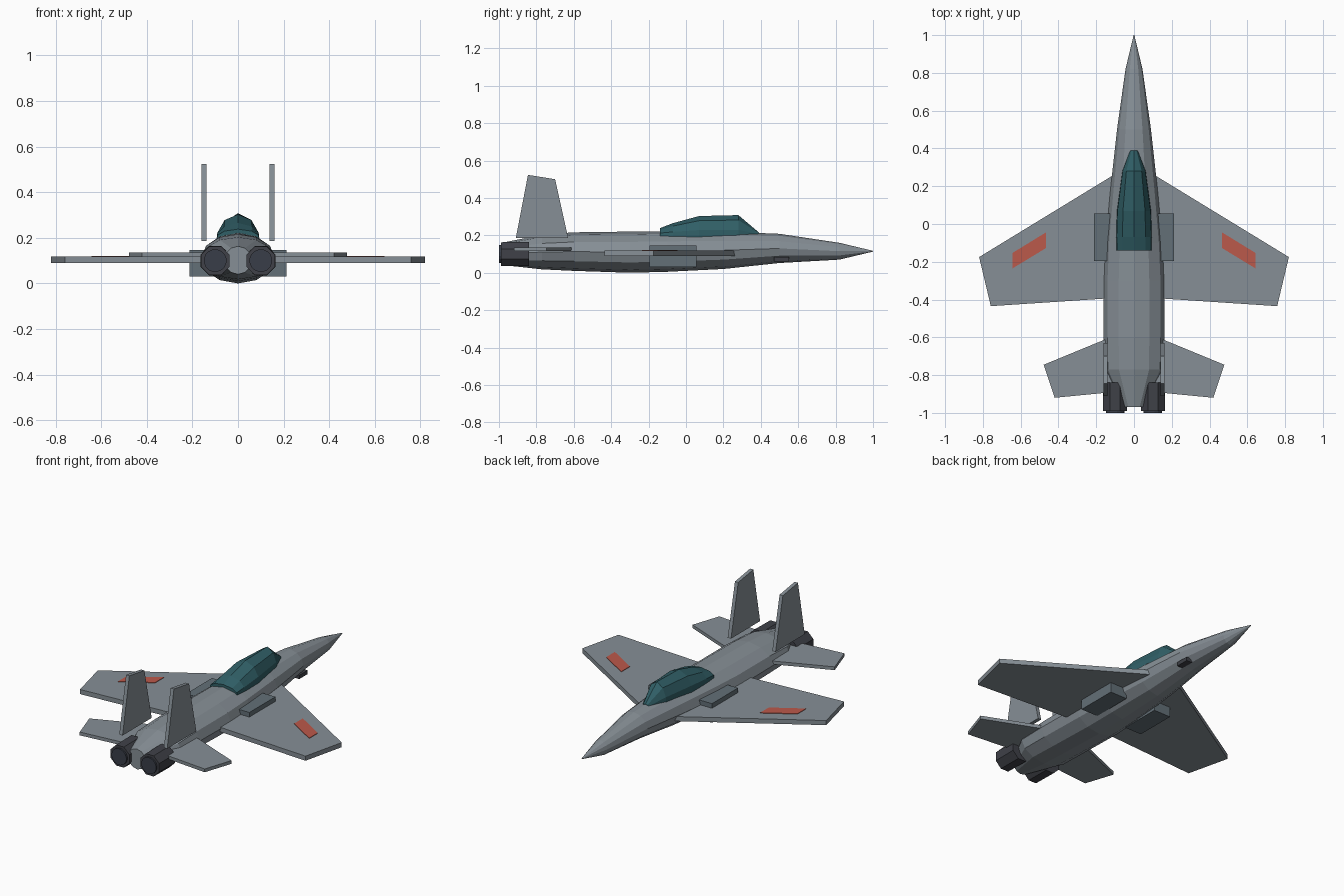
import bpy, bmesh, math
from mathutils import Matrix

cube = bpy.data.objects.get("Cube")
if cube:
    bpy.data.objects.remove(cube, do_unlink=True)


def material(name, r, g, b):
    m = bpy.data.materials.new(name)
    m.use_nodes = True
    m.diffuse_color = (r, g, b, 1)
    m.node_tree.nodes["Principled BSDF"].inputs["Base Color"].default_value = (r, g, b, 1)
    return m


GREY = material("hull grey", 0.24, 0.275, 0.305)
SLATE = material("intake slate", 0.125, 0.16, 0.185)
TEAL = material("canopy teal", 0.03, 0.115, 0.135)
DARK = material("nozzle charcoal", 0.05, 0.053, 0.065)
EXHAUST = material("exhaust blue black", 0.04, 0.047, 0.065)
RED = material("marking red", 0.5, 0.1, 0.07)


def finish(name, bm, mat):
    bmesh.ops.recalc_face_normals(bm, faces=bm.faces)
    mesh = bpy.data.meshes.new(name)
    bm.to_mesh(mesh)
    bm.free()
    mesh.materials.append(mat)
    obj = bpy.data.objects.new(name, mesh)
    bpy.context.collection.objects.link(obj)
    return obj


def loft(name, rings, mat):
    """Skin closed rings of equal point count and cap both ends."""
    bm = bmesh.new()
    loops = [[bm.verts.new(p) for p in ring] for ring in rings]
    n = len(loops[0])
    for a, b in zip(loops, loops[1:]):
        for i in range(n):
            j = (i + 1) % n
            bm.faces.new((a[i], a[j], b[j], b[i]))
    bm.faces.new(loops[0])
    bm.faces.new(loops[-1])
    return finish(name, bm, mat)


def flat_panel(name, outline, z0, z1, mat, side):
    return loft(name, [[(side * x, y, z) for x, y in outline] for z in (z0, z1)], mat)


def box(name, lo, hi, mat, side=1):
    outline = [(lo[0], lo[1]), (hi[0], lo[1]), (hi[0], hi[1]), (lo[0], hi[1])]
    return flat_panel(name, outline, lo[2], hi[2], mat, side)


def tube(name, x, z, y0, y1, radius0, radius1, sides, mat):
    rings = []
    for y, r in ((y0, radius0), (y1, radius1)):
        angles = [2 * math.pi * (i + 0.5) / sides for i in range(sides)]
        rings.append([(x + r * math.cos(a), y, z + r * math.sin(a)) for a in angles])
    return loft(name, rings, mat)


# Fuselage stations: y, half width, bottom, top
stations = [(-0.97, 0.06, 0.04, 0.163), (-0.77, 0.16, 0.018, 0.203),
            (-0.6, 0.162, 0.01, 0.216), (-0.3, 0.162, 0.0, 0.22),
            (-0.1, 0.152, 0.005, 0.222), (0.2, 0.123, 0.02, 0.22),
            (0.5, 0.09, 0.052, 0.208), (0.82, 0.045, 0.07, 0.16),
            (1.0, 0.002, 0.113, 0.117)]
hull = []
for y, w, low, high in stations:
    turns = [2 * math.pi * i / 12 for i in range(12)]
    hull.append([(w * math.cos(a), y, (low + high) / 2 + (high - low) / 2 * math.sin(a))
                 for a in turns])
loft("fuselage", hull, GREY)

# Canopy: one faceted arch scaled along its length
arch = [(1, -0.15), (0.97, 0.25), (0.65, 0.75), (0, 1),
        (-0.65, 0.75), (-0.97, 0.25), (-1, -0.15)]
spans = [(-0.14, 0.092, 0.035), (-0.07, 0.094, 0.062), (0.07, 0.09, 0.1),
         (0.28, 0.062, 0.105), (0.39, 0.02, 0.012)]
loft("canopy", [[(w * u, y, 0.203 + h * v) for u, v in arch] for y, w, h in spans], TEAL)

# Mirrored parts
wing = [(0.05, 0.295), (0.82, -0.175), (0.758, -0.435), (0.05, -0.388)]
marking = [(0.467, -0.045), (0.643, -0.153), (0.643, -0.235), (0.467, -0.128)]
tailplane = [(0.06, -0.573), (0.478, -0.745), (0.42, -0.92), (0.06, -0.885)]
fin = [(-0.91, 0.185), (-0.845, 0.523), (-0.7, 0.5), (-0.63, 0.185)]
for label, s in (("left", 1), ("right", -1)):
    flat_panel(label + "_wing", wing, 0.09, 0.118, GREY, s)
    flat_panel(label + "_wing_marking", marking, 0.117, 0.121, RED, s)
    flat_panel(label + "_tailplane", tailplane, 0.115, 0.135, GREY, s)
    loft(label + "_tail_fin", [[(s * x, y, z) for y, z in fin] for x in (0.139, 0.161)], GREY)
    box(label + "_intake", (0.1, -0.195, 0.03), (0.213, 0.055, 0.146), SLATE, s)
    tube(label + "_nozzle", s * 0.1, 0.1, -0.99, -0.84, 0.068, 0.07, 8, DARK)
    tube(label + "_exhaust", s * 0.1, 0.1, -1.0, -0.97, 0.05, 0.05, 16, EXHAUST)

# Gun port on one side of the nose
box("gun_port", (0.045, 0.47, 0.06), (0.083, 0.55, 0.083), DARK)
